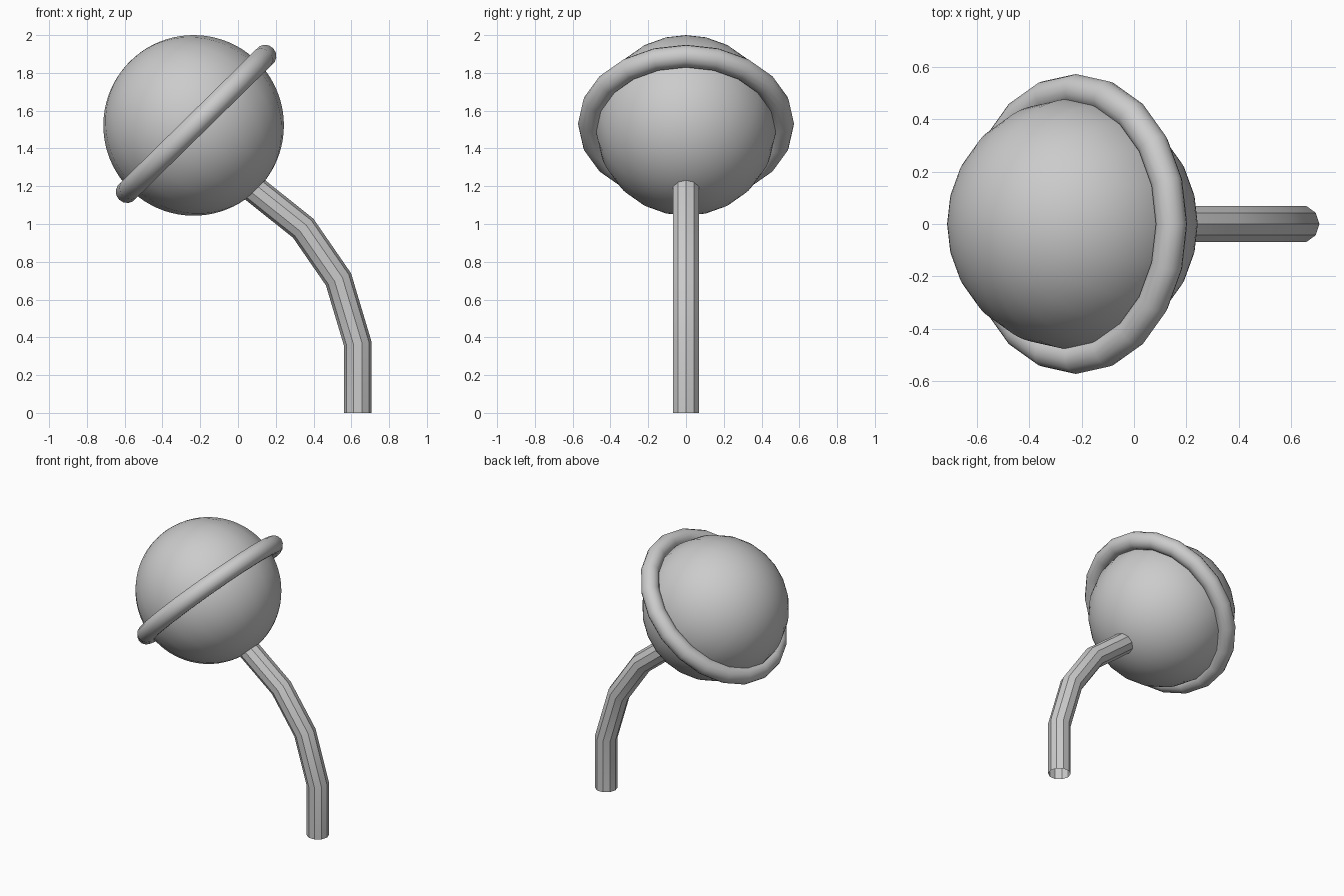
import bpy, bmesh
from math import radians, cos, sin, pi
from mathutils import Vector

if "Cube" in bpy.data.objects:
    bpy.data.objects.remove(bpy.data.objects["Cube"])

TILT = radians(-44.5)  # head leans towards -x, in line with the stem top
SIDES = 20


def smooth(obj):
    bpy.ops.object.select_all(action='DESELECT')
    obj.select_set(True)
    bpy.context.view_layer.objects.active = obj
    bpy.ops.object.shade_smooth_by_angle(angle=radians(30))


# Round head
bpy.ops.mesh.primitive_uv_sphere_add(segments=SIDES, ring_count=40, radius=0.478,
                                     location=(-0.235, 0, 1.522), rotation=(0, TILT, 0))
head = bpy.context.object
head.name = "head_ball"
smooth(head)

# Ring around the head
bpy.ops.mesh.primitive_torus_add(major_segments=SIDES, minor_segments=14,
                                 major_radius=0.512, minor_radius=0.06,
                                 location=(-0.222, 0, 1.53), rotation=(0, TILT, 0))
ring = bpy.context.object
ring.name = "head_ring"
smooth(ring)

# Bent stem: ten-sided open tube with mitred joints
path = [Vector(p) for p in ((0.634, 0, 0), (0.634, 0, 0.366), (0.532, 0, 0.707),
                            (0.345, 0, 0.978), (0.02, 0, 1.237))]
R, N = 0.073, 10
bm = bmesh.new()
loops = []
for i, p in enumerate(path):
    d_in = (p - path[max(i - 1, 0)]).normalized()
    d_out = (path[min(i + 1, len(path) - 1)] - p).normalized()
    t = (d_in + d_out).normalized()
    bend = t.dot(d_out if i == 0 else d_in)
    side = Vector((t.z, 0, -t.x)) / bend
    loops.append([bm.verts.new(p + side * R * cos(2 * pi * k / N)
                               + Vector((0, R * sin(2 * pi * k / N), 0)))
                  for k in range(N)])
for a, b in zip(loops, loops[1:]):
    for k in range(N):
        j = (k + 1) % N
        bm.faces.new((a[k], a[j], b[j], b[k]))
mesh = bpy.data.meshes.new("stem")
bm.to_mesh(mesh)
bm.free()
stem = bpy.data.objects.new("stem", mesh)
bpy.context.collection.objects.link(stem)
smooth(stem)
